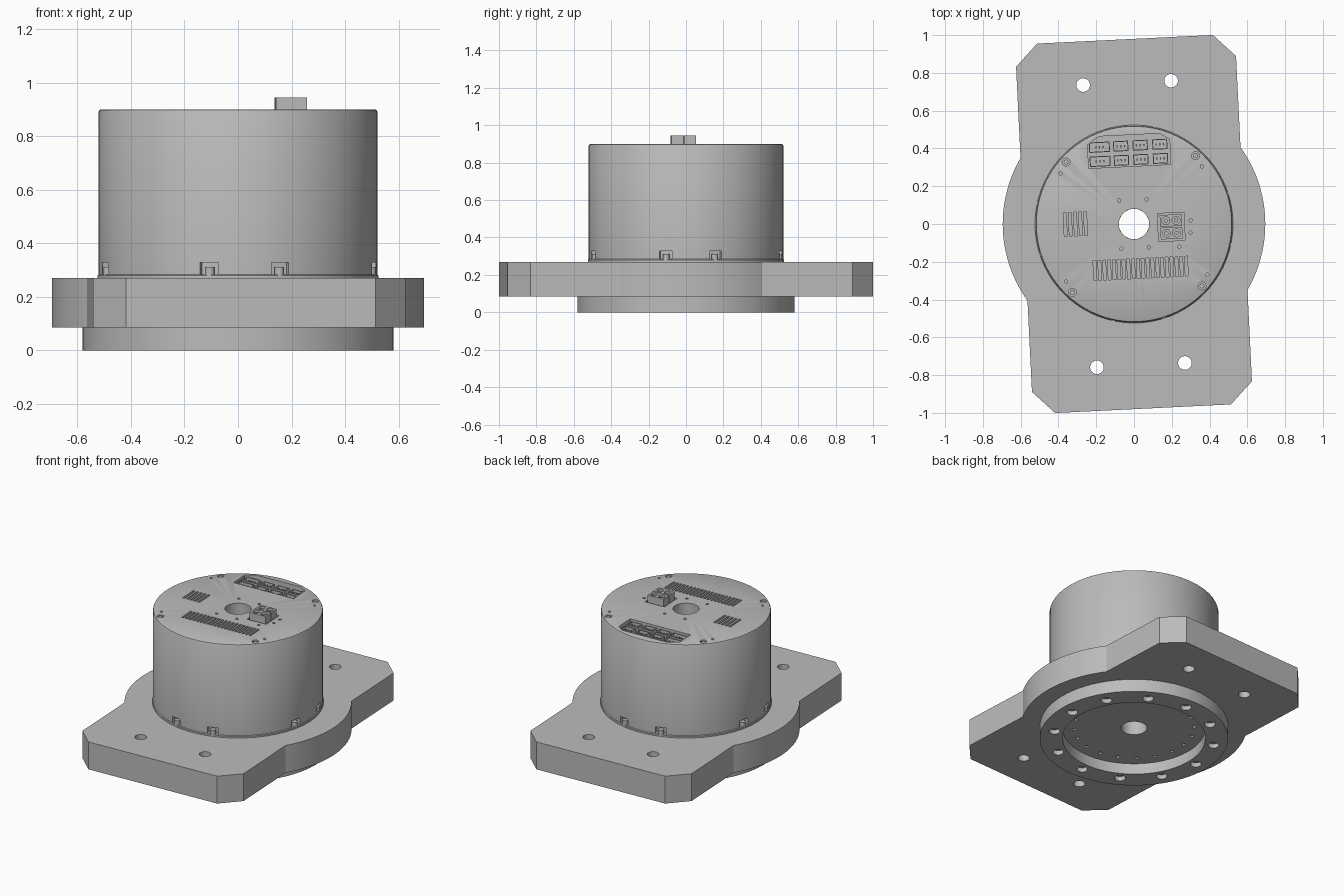
import bpy, bmesh, math
from mathutils import Matrix, Vector

cube = bpy.data.objects.get("Cube")
if cube:
    bpy.data.objects.remove(cube, do_unlink=True)

TILT = Matrix.Rotation(math.radians(2.8), 4, 'Z')   # the assembly is turned slightly
TOP = 0.90
SIGNS = [(sx, sy) for sx in (-1, 1) for sy in (-1, 1)]

grey = bpy.data.materials.new("plain_grey")
grey.use_nodes = True
grey.diffuse_color = (0.5, 0.5, 0.5, 1)
grey.node_tree.nodes["Principled BSDF"].inputs["Base Color"].default_value = (0.5, 0.5, 0.5, 1)


def finish(name, bm):
    bmesh.ops.recalc_face_normals(bm, faces=bm.faces)
    mesh = bpy.data.meshes.new(name)
    bm.to_mesh(mesh)
    bm.free()
    mesh.materials.append(grey)
    obj = bpy.data.objects.new(name, mesh)
    bpy.context.collection.objects.link(obj)
    return obj


def activate(obj):
    bpy.ops.object.select_all(action='DESELECT')
    obj.select_set(True)
    bpy.context.view_layer.objects.active = obj


def smooth(obj):
    activate(obj)
    bpy.ops.object.shade_smooth_by_angle(angle=math.radians(30))


def carve(obj, cutter_bm):
    cutter = finish(obj.name + "_cutter", cutter_bm)
    cutter.hide_render = True
    mod = obj.modifiers.new("carve", 'BOOLEAN')
    mod.operation = 'DIFFERENCE'
    mod.solver = 'EXACT'
    mod.object = cutter
    activate(obj)
    bpy.ops.object.modifier_apply(modifier=mod.name)
    bpy.data.objects.remove(cutter, do_unlink=True)


def box(bm, x, y, z0, z1, w, d, turn=TILT):
    m = turn @ Matrix.Translation((x, y, (z0 + z1) / 2)) @ Matrix.Diagonal((w, d, z1 - z0, 1))
    return bmesh.ops.create_cube(bm, size=1, matrix=m)["verts"]


def rod(bm, x, y, z0, z1, r, sides=16, turn=TILT):
    m = turn @ Matrix.Translation((x, y, (z0 + z1) / 2))
    bmesh.ops.create_cone(bm, cap_ends=True, segments=sides, radius1=r, radius2=r,
                          depth=z1 - z0, matrix=m)


def prism(bm, outline, z0, z1):
    verts = [bm.verts.new(TILT @ Vector((x, y, z0))) for x, y in outline]
    face = bm.faces.new(verts)
    up = bmesh.ops.extrude_face_region(bm, geom=[face])["geom"]
    bmesh.ops.translate(bm, vec=(0, 0, z1 - z0),
                        verts=[v for v in up if isinstance(v, bmesh.types.BMVert)])


def lathe(name, profile, sides=96):
    """Closed (radius, height) profile turned about z."""
    bm = bmesh.new()
    rings = []
    for i in range(sides):
        a = math.tau * i / sides
        rings.append([bm.verts.new((r * math.cos(a), r * math.sin(a), z)) for r, z in profile])
    n = len(profile)
    for i in range(sides):
        a, b = rings[i], rings[(i + 1) % sides]
        for j in range(n):
            k = (j + 1) % n
            bm.faces.new((a[j], b[j], b[k], a[k]))
    return finish(name, bm)


def socket(bm, x, y, z0, z1, w, d, wall, depth):
    """Open-topped connector shell."""
    verts = box(bm, x, y, z0, z1, w, d)
    faces = {f for v in verts for f in v.link_faces}
    top = max(faces, key=lambda f: f.calc_center_median().z)
    bmesh.ops.inset_region(bm, faces=[top], thickness=wall)
    inner = bmesh.ops.extrude_face_region(bm, geom=[top])["geom"]
    bmesh.ops.delete(bm, geom=[top], context='FACES_ONLY')
    bmesh.ops.translate(bm, vec=(0, 0, -depth),
                        verts=[v for v in inner if isinstance(v, bmesh.types.BMVert)])


# Mounting plate: chamfered slab with round bulges on both sides
HW, HL, CH, R = 0.583, 0.979, 0.117, 0.695
reach = math.acos(HW / R)
arc = [(R * math.cos(t), R * math.sin(t))
       for t in (reach * (i / 16 - 1) for i in range(33))]
half = [(HW - CH, -HL), (HW, CH - HL)] + arc + [(HW, HL - CH), (HW - CH, HL)]
bm = bmesh.new()
prism(bm, half + [(-x, -y) for x, y in half], 0.085, 0.27)
plate = finish("mounting_plate", bm)
cut = bmesh.new()
rod(cut, 0, 0, 0, 0.5, 0.3, 48)
for sx, sy in SIGNS:
    rod(cut, sx * 0.233, sy * 0.748, 0, 0.4, 0.036, 32)
carve(plate, cut)
smooth(plate)

# Bottom ring with counterbored bolts
ring = lathe("bottom_ring", [(0.44, 0), (0.58, 0), (0.58, 0.09), (0.44, 0.09)])
cut = bmesh.new()
bolts = bmesh.new()
for i in range(12):
    a = math.tau * i / 12
    x, y = 0.497 * math.cos(a), 0.497 * math.sin(a)
    rod(cut, x, y, -0.05, 0.05, 0.034, 20, Matrix())
    rod(bolts, x, y, 0.025, 0.06, 0.026, 20, Matrix())
carve(ring, cut)
smooth(ring)
smooth(finish("ring_bolts", bolts))

# Recessed output hub with small threaded holes
hub = lathe("output_hub", [(0.08, 0.073), (0.445, 0.073), (0.445, 0.12), (0.08, 0.12)])
cut = bmesh.new()
for i in range(20):
    a = math.tau * (i + 0.5) / 20
    rod(cut, 0.37 * math.cos(a), 0.37 * math.sin(a), 0.05, 0.1, 0.012, 12)
carve(hub, cut)
smooth(hub)

# Motor housing: drum with rounded rim, foot flange and through bore
body = lathe("motor_housing", [(0.08, 0.11), (0.3, 0.11), (0.3, 0.26), (0.524, 0.26),
                               (0.524, 0.28), (0.52, 0.284), (0.52, TOP - 0.009),
                               (0.517, TOP - 0.003), (0.511, TOP), (0.08, TOP)], 128)
cut = bmesh.new()
screws = bmesh.new()
# Foot pockets in pairs on the four sides
for k in range(4):
    for side in (-1, 1):
        a = math.radians(90 * k + 14.8 * side)
        turn = TILT @ Matrix.Rotation(a, 4, 'Z')
        box(cut, 0.535, 0, 0.284, 0.328, 0.09, 0.068, turn)
        rod(screws, 0.508, 0, 0.28, 0.312, 0.018, 16, turn)
# Lid screws and pin holes
for sx, sy in SIGNS:
    rod(cut, sx * 0.343, sy * 0.345, TOP - 0.02, 1, 0.021, 20)
    rod(screws, sx * 0.343, sy * 0.345, TOP - 0.03, TOP - 0.005, 0.013, 16)
    rod(cut, sx * 0.374, sy * 0.287, TOP - 0.03, 1, 0.009, 12)
    rod(cut, sx * 0.073, sy * 0.127, TOP - 0.03, 1, 0.009, 12)
for x, y in [(0.3, 0.005), (0.297, -0.06), (0.234, -0.132)]:
    rod(cut, x, y, TOP - 0.03, 1, 0.009, 12)
# Vent slots
for i in range(20):
    box(cut, 0.0235 + (i - 9.5) * 0.0255, -0.2365, TOP - 0.03, 1, 0.015, 0.105)
for i in range(5):
    box(cut, -0.31 + (i - 2) * 0.027, 0.015, TOP - 0.03, 1, 0.015, 0.125)
# Signal connector bay and power connector pocket
prism(cut, [(-0.225, 0.306), (0.21, 0.306), (0.21, 0.44), (0.185, 0.455), (0.16, 0.472),
            (-0.16, 0.472), (-0.195, 0.452), (-0.225, 0.43)], TOP - 0.06, 1)
box(cut, 0.196, -0.025, TOP - 0.03, 1, 0.14, 0.148)
carve(body, cut)
smooth(body)
smooth(finish("small_screws", screws))

# Signal connectors: two rows of four sockets with pins
bm = bmesh.new()
for y in (0.34, 0.415):
    for x, w in ((-0.163, 0.11), (-0.05, 0.08), (0.053, 0.08), (0.157, 0.08)):
        socket(bm, x, y, TOP - 0.062, TOP - 0.012, w, 0.055, 0.007, 0.03)
        for i in range(3):
            box(bm, x + (i - 1) * 0.02, y, TOP - 0.045, TOP - 0.02, 0.007, 0.012)
finish("signal_connectors", bm)

# Power connectors: two tall blocks, each with a pair of round contacts
bm = bmesh.new()
for y in (-0.058, 0.009):
    box(bm, 0.196, y, TOP - 0.032, 0.945, 0.116, 0.062)
power = finish("power_connectors", bm)
cut, pins = bmesh.new(), bmesh.new()
for y in (-0.058, 0.009):
    for x in (0.169, 0.223):
        rod(cut, x, y, TOP, 1, 0.021, 20)
        rod(pins, x, y, TOP - 0.01, 0.935, 0.011, 16)
carve(power, cut)
smooth(power)
smooth(finish("power_pins", pins))
